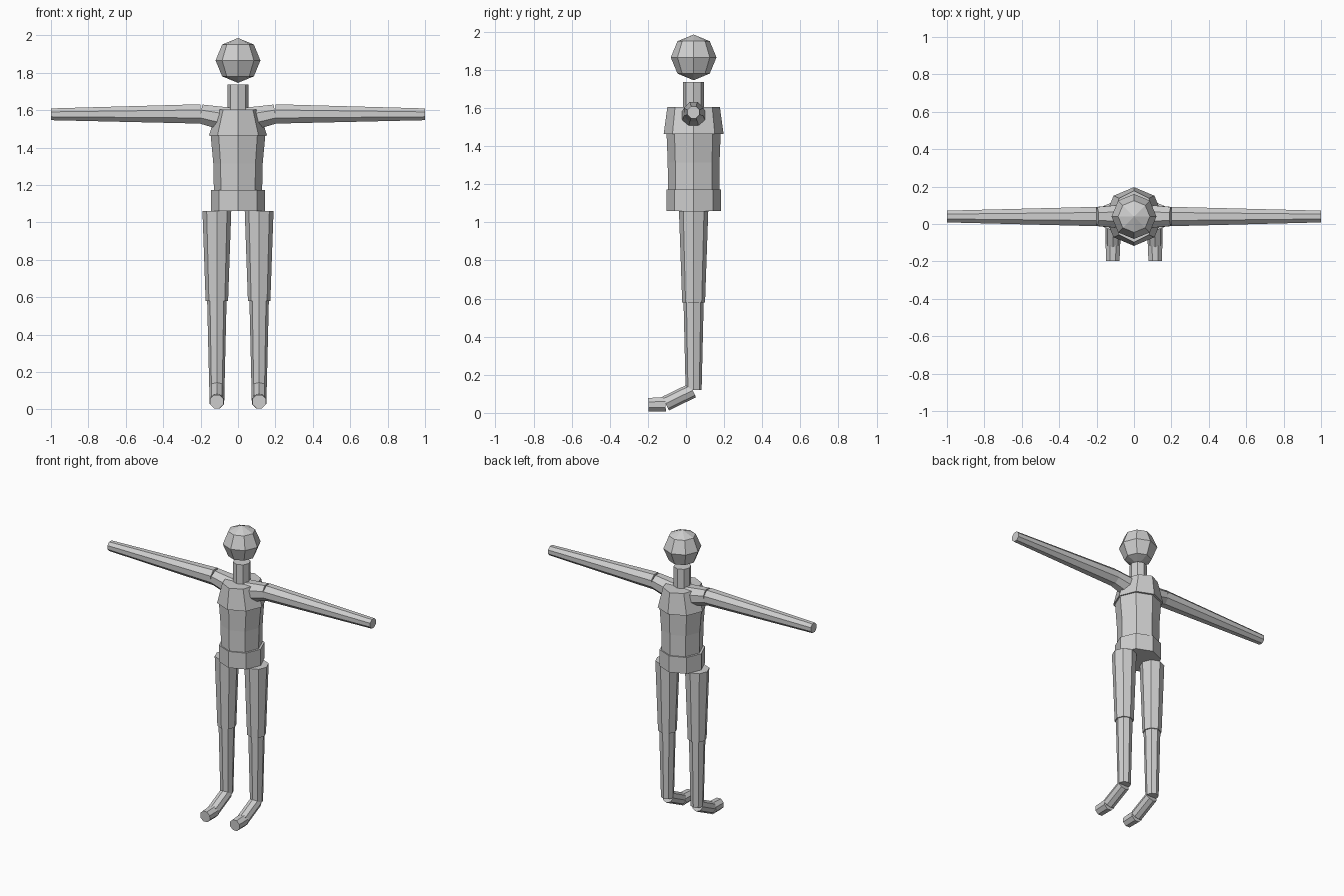
import bpy, bmesh, math
from mathutils import Vector

if "Cube" in bpy.data.objects:
    bpy.data.objects.remove(bpy.data.objects["Cube"])

SIDES = 8
CY = 0.04          # depth of the body axis

grey = bpy.data.materials.new("light_grey")
grey.diffuse_color = (0.62, 0.62, 0.62, 1)
grey.use_nodes = True
grey.node_tree.nodes["Principled BSDF"].inputs["Base Color"].default_value = grey.diffuse_color


def finish(name, bm):
    bmesh.ops.recalc_face_normals(bm, faces=bm.faces)
    mesh = bpy.data.meshes.new(name)
    bm.to_mesh(mesh)
    bm.free()
    mesh.materials.append(grey)
    obj = bpy.data.objects.new(name, mesh)
    bpy.context.collection.objects.link(obj)


def tube(name, rings, turn=0.0):
    """Closed eight-sided tube; each ring is (centre, radius_u, radius_v)."""
    bm = bmesh.new()
    axis = (Vector(rings[-1][0]) - Vector(rings[0][0])).normalized()
    # vertical tubes use u = x, v = y; the others keep v upright
    if abs(axis.z) > 0.9:
        u, v = Vector((1, 0, 0)), Vector((0, 1, 0))
    else:
        u = axis.cross(Vector((0, 0, 1))).normalized()
        v = u.cross(axis)
    loops = []
    for centre, ru, rv in rings:
        loop = []
        for i in range(SIDES):
            a = 2 * math.pi * i / SIDES + turn
            loop.append(bm.verts.new(Vector(centre) + u * ru * math.cos(a) + v * rv * math.sin(a)))
        loops.append(loop)
    for low, high in zip(loops, loops[1:]):
        for i in range(SIDES):
            j = (i + 1) % SIDES
            bm.faces.new((low[i], low[j], high[j], high[i]))
    bm.faces.new(loops[0])
    bm.faces.new(loops[-1])
    finish(name, bm)


def upright(name, rings, x=0.0):
    tube(name, [((x, CY, z), rx, ry) for z, rx, ry in rings])


# Head
bm = bmesh.new()
bmesh.ops.create_uvsphere(bm, u_segments=SIDES, v_segments=4, radius=0.12)
bmesh.ops.translate(bm, verts=bm.verts, vec=(0, CY, 1.866))
finish("head", bm)

# Trunk
upright("neck", [(1.59, 0.055, 0.055), (1.738, 0.055, 0.055)])
upright("chest", [(1.465, 0.155, 0.157), (1.605, 0.112, 0.138)])
upright("belly", [(1.17, 0.129, 0.135), (1.315, 0.132, 0.136), (1.465, 0.146, 0.142)])
upright("pelvis", [(1.06, 0.145, 0.143), (1.172, 0.145, 0.143)])

# Limbs on both sides
for side, s in (("left", 1), ("right", -1)):
    tube(side + "_shoulder", [((s * 0.05, CY, 1.55), 0.07, 0.07),
                              ((s * 0.2, CY, 1.58), 0.055, 0.055)], math.pi / 8)
    tube(side + "_arm", [((s * 0.2, CY, 1.58), 0.056, 0.056),
                         ((s * 1.0, CY, 1.578), 0.034, 0.034)], math.pi / 8)
    x = s * 0.113
    upright(side + "_thigh", [(0.58, 0.06, 0.06), (1.06, 0.077, 0.077)], x)
    upright(side + "_shin", [(0.12, 0.041, 0.042), (0.585, 0.052, 0.053)], x)
    tube(side + "_foot", [((x, 0.035, 0.118), 0.04, 0.04),
                          ((x, -0.107, 0.049), 0.04, 0.04)])
    tube(side + "_toes", [((x, -0.107, 0.045), 0.042, 0.042),
                          ((x, -0.197, 0.042), 0.039, 0.039)], math.pi / 8)
